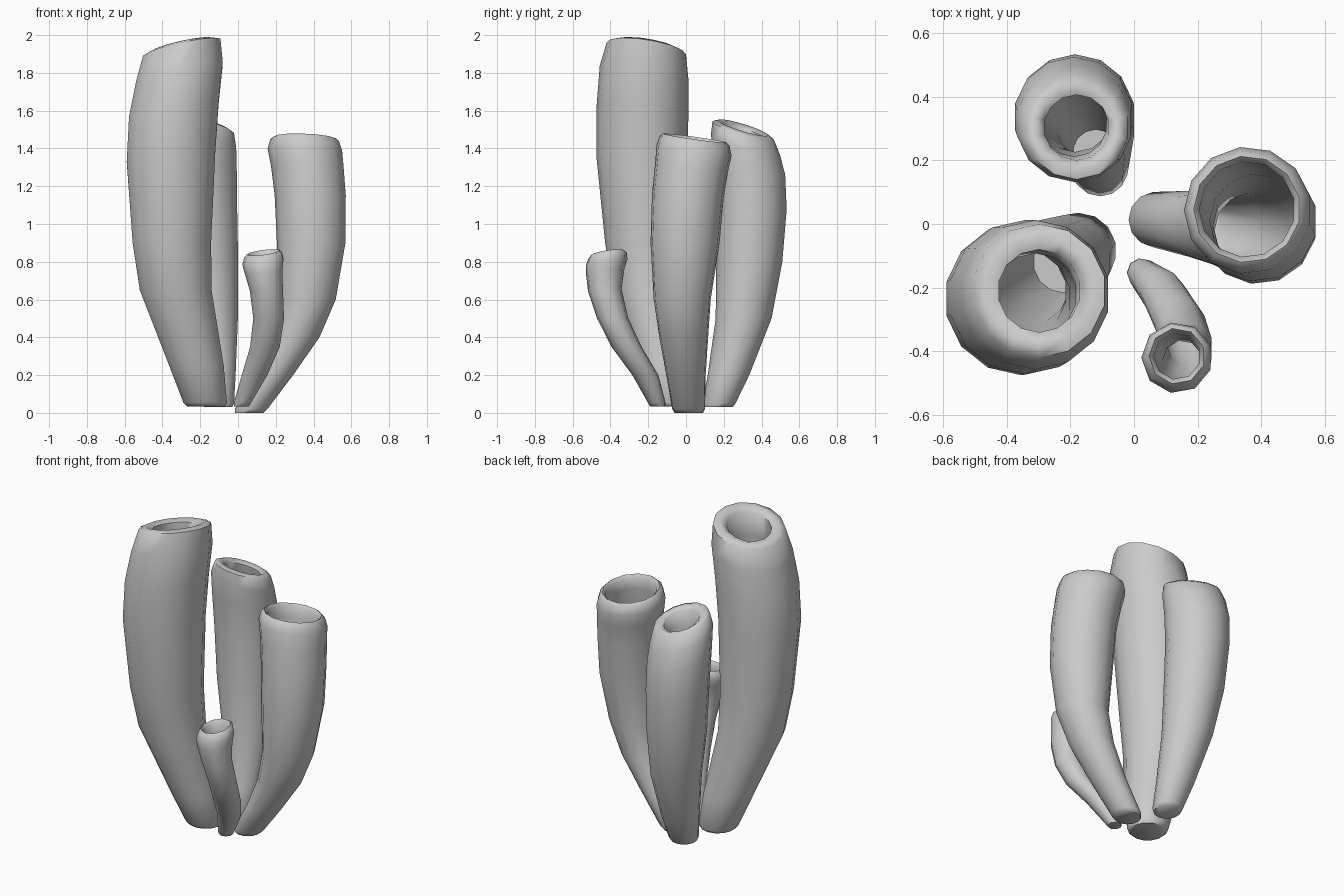
import bpy, bmesh, math

if "Cube" in bpy.data.objects:
    bpy.data.objects.remove(bpy.data.objects["Cube"])


def tube(name, stations, rim, slope, hole, sides):
    """Hollow curved tube: stations are (x, y, z, radius) from foot to shoulder,
    rim is the (x, y, z, radius) of the lip, slope tilts the mouth in x and y."""
    bm = bmesh.new()

    def ring(x, y, z, r, tilt=0.0):
        verts = []
        for i in range(sides):
            a = 2 * math.pi * (i + 0.5) / sides
            dx, dy = r * math.cos(a), r * math.sin(a)
            dz = tilt * (slope[0] * dx + slope[1] * dy)
            verts.append(bm.verts.new((x + dx, y + dy, z + dz)))
        return verts

    n = len(stations)
    tilts = [max(0.0, 1 - 0.3 * (n - 1 - i)) if i > n - 4 else 0.0 for i in range(n)]
    rings = []
    # outer wall, with a slightly rounded foot
    x, y, z, r = stations[0]
    rings.append(ring(x, y, z, r * 0.9))
    rings.append(ring(x + (stations[1][0] - x) * 0.08, y + (stations[1][1] - y) * 0.08, z + 0.02, r * 1.03))
    for s, t in list(zip(stations, tilts))[1:]:
        rings.append(ring(*s, t))
    # rounded lip
    x, y, z, r = rim
    rings.append(ring(x, y, z, r, 1))
    rings.append(ring(x, y, z + 0.015, (r + hole) / 2, 1))
    rings.append(ring(x, y, z - 0.005, hole, 1))
    # inner wall down to a floor near the foot
    k = hole / stations[-1][3]
    for i in range(n - 1, 0, -1):
        x, y, z, r = stations[i]
        ratio = k + (0.8 - k) * 0.4 * (i < n - 1)
        rings.append(ring(x, y, z - 0.02, r * ratio, tilts[i]))

    for a, b in zip(rings, rings[1:]):
        for i in range(sides):
            j = (i + 1) % sides
            bm.faces.new((a[i], a[j], b[j], b[i]))
    bm.faces.new(rings[0][::-1])
    bm.faces.new(rings[-1])
    bmesh.ops.recalc_face_normals(bm, faces=bm.faces)

    mesh = bpy.data.meshes.new(name)
    bm.to_mesh(mesh)
    bm.free()
    obj = bpy.data.objects.new(name, mesh)
    bpy.context.collection.objects.link(obj)
    bpy.ops.object.select_all(action='DESELECT')
    obj.select_set(True)
    bpy.context.view_layer.objects.active = obj
    bpy.ops.object.shade_smooth_by_angle(angle=math.radians(60))
    return obj


# tallest tube, front left
tube("tall_tube",
     [(-.17, -.08, .035, .115), (-.22, -.12, .25, .148), (-.33, -.19, .65, .195),
      (-.35, -.215, .9, .213), (-.355, -.235, 1.35, .24), (-.34, -.23, 1.6, .243),
      (-.31, -.222, 1.8, .235)],
     (-.298, -.21, 1.93, .21), (.22, -.15), .13, 14)

# back left tube
tube("back_tube",
     [(-.105, .17, .03, .085), (-.12, .225, .2, .11), (-.145, .305, .5, .148),
      (-.17, .335, .8, .175), (-.185, .348, 1.1, .185), (-.19, .337, 1.3, .188),
      (-.188, .315, 1.42, .183)],
     (-.18, .303, 1.495, .163), (-.15, -.3), .103, 14)

# right tube
tube("right_tube",
     [(.06, .015, .0, .085), (.19, 0, .2, .105), (.305, -.012, .4, .13),
      (.37, -.02, .6, .152), (.39, -.005, .9, .184), (.385, .01, 1.15, .191),
      (.37, .03, 1.3, .195), (.357, .043, 1.39, .2)],
     (.355, .046, 1.44, .185), (-.04, -.14), .15, 13)

# small front tube
tube("small_tube",
     [(.02, -.15, .035, .046), (.09, -.215, .2, .07), (.145, -.315, .35, .081),
      (.165, -.388, .5, .084), (.153, -.43, .65, .09), (.138, -.428, .75, .103),
      (.135, -.42, .8, .112)],
     (.135, -.415, .835, .103), (.13, .15), .073, 9)
